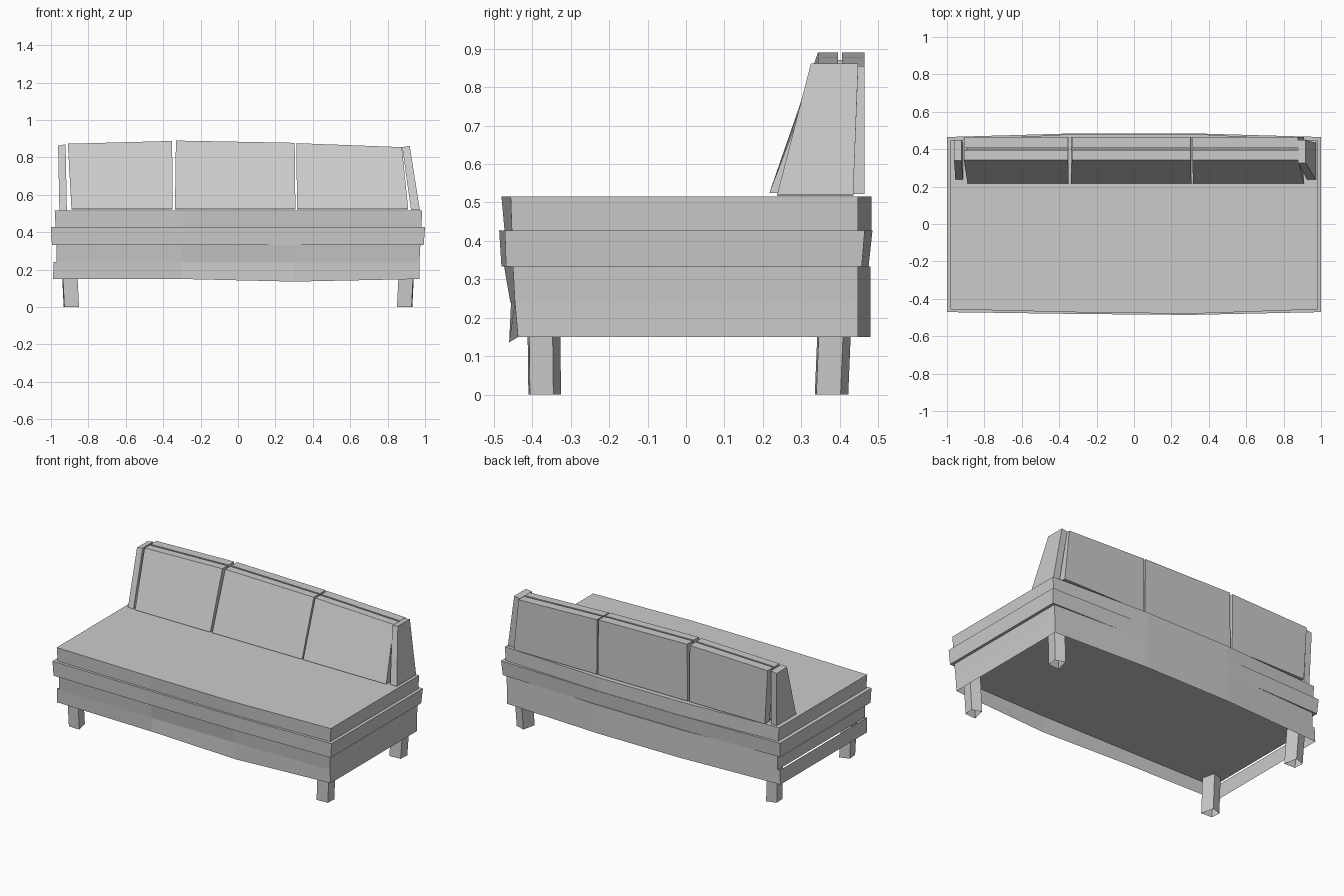
import bpy

if "Cube" in bpy.data.objects:
    bpy.data.objects.remove(bpy.data.objects["Cube"])


def loft(name, bottom, top, cap_bottom=True, cap_top=True):
    """Flat-faced solid between two matching loops (counter-clockwise from above)."""
    n = len(bottom)
    faces = [(i, (i + 1) % n, n + (i + 1) % n, n + i) for i in range(n)]
    if cap_bottom:
        faces.append(tuple(reversed(range(n))))
    if cap_top:
        faces.append(tuple(range(n, 2 * n)))
    mesh = bpy.data.meshes.new(name)
    mesh.from_pydata(bottom + top, [], faces)
    mesh.update()
    obj = bpy.data.objects.new(name, mesh)
    bpy.context.collection.objects.link(obj)
    return obj


def plank_loop(x0, x1, front_corner, front_mid, back_corner, back_mid, z, dip=0.0):
    """Bowed outline of one plank course."""
    return [(x0, front_corner, z), (-0.3, (front_corner + 2 * front_mid) / 3, z),
            (0.3, front_mid, z - dip), (x1, front_corner, z),
            (x1, back_corner, z), (0.3, back_mid, z), (-0.3, back_mid, z),
            (x0, back_corner, z)]


# Base: four uneven plank courses; the lowest is an open skirt
loft("base_skirt",
     plank_loop(-0.99, 0.97, -0.437, -0.46, 0.447, 0.48, 0.15, 0.014),
     plank_loop(-0.985, 0.97, -0.445, -0.455, 0.447, 0.48, 0.242), False, False)
loft("base_lower_course",
     plank_loop(-0.97, 0.97, -0.445, -0.457, 0.447, 0.48, 0.24),
     plank_loop(-0.97, 0.975, -0.45, -0.473, 0.447, 0.48, 0.333))
loft("base_upper_course",
     plank_loop(-0.995, 0.993, -0.468, -0.48, 0.457, 0.475, 0.333),
     plank_loop(-1.0, 1.0, -0.471, -0.486, 0.465, 0.485, 0.427))
loft("seat",
     plank_loop(-0.975, 0.98, -0.453, -0.472, 0.447, 0.482, 0.427),
     plank_loop(-0.98, 0.985, -0.456, -0.48, 0.447, 0.482, 0.515))


def quad(x0, x1, y0, y1, z0, z1=None):
    """Four-corner loop whose height runs from z0 (left) to z1 (right)."""
    z1 = z0 if z1 is None else z1
    return [(x0, y0, z0), (x1, y0, z1), (x1, y1, z1), (x0, y1, z0)]


# Legs: skewed hollow posts, open underneath
for side, sx in (("left", -1), ("right", 1)):
    for end, y0, y1, lean in (("front", -0.41, -0.325, 0.003), ("back", 0.335, 0.422, 0.01)):
        foot = [(0.85, y0), (0.928, y0 + 0.004), (0.932, y1 - 0.02), (0.87, y1)]
        low = [(sx * x, y, 0.0) for x, y in foot]
        high = [(sx * (x + 0.012), y + (lean if end == "back" else -lean), 0.24) for x, y in foot]
        if sx < 0:
            low.reverse()
            high.reverse()
        loft(f"{end}_leg_{side}", low, high, cap_bottom=False)

# Back cushions and the boards behind them: bottom x range, top x range, top heights
sections = [("left", (-0.89, -0.35), (-0.91, -0.352), (0.873, 0.888)),
            ("middle", (-0.337, 0.307), (-0.332, 0.303), (0.89, 0.878)),
            ("right", (0.315, 0.91), (0.313, 0.876), (0.876, 0.855))]
for side, xb, xt, zt in sections:
    loft(f"back_cushion_{side}",
         quad(*xb, 0.217, 0.405, 0.525), quad(*xt, 0.343, 0.395, *zt))
    loft(f"back_board_{side}",
         quad(*xb, 0.415, 0.464, 0.522), quad(*xt, 0.406, 0.464, *zt))

# Side wings of the backrest
loft("side_wing_left",
     quad(-0.955, -0.915, 0.237, 0.435, 0.517), quad(-0.962, -0.922, 0.34, 0.448, 0.863, 0.87))
loft("side_wing_right",
     quad(0.925, 0.972, 0.237, 0.435, 0.52), quad(0.878, 0.918, 0.325, 0.448, 0.855, 0.862))
